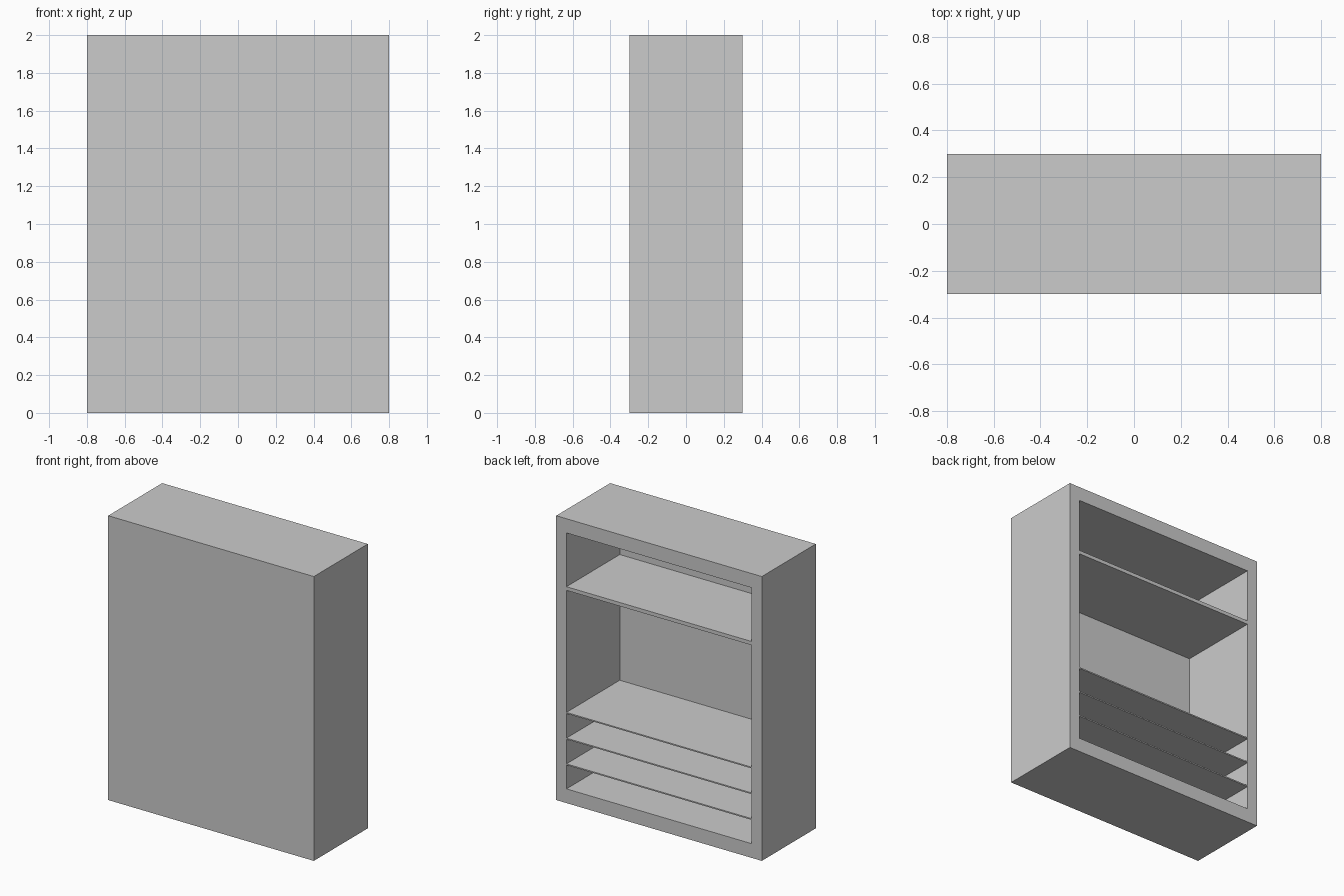
import bpy
import bmesh
from mathutils import Matrix, Vector

default = bpy.data.objects.get("Cube")
if default:
    bpy.data.objects.remove(default, do_unlink=True)

WIDTH, DEPTH, HEIGHT = 1.6, 0.6, 2.0
SIDE, RAIL, PANEL = 0.08, 0.10, 0.008
INNER = WIDTH / 2 - SIDE
FRONT, BACK = -DEPTH / 2, DEPTH / 2

grey = bpy.data.materials.new("light grey")
grey.use_nodes = True
colour = (0.6, 0.6, 0.6, 1)
grey.diffuse_color = colour
grey.node_tree.nodes["Principled BSDF"].inputs["Base Color"].default_value = colour


def link(name, bm):
    mesh = bpy.data.meshes.new(name)
    bm.to_mesh(mesh)
    bm.free()
    mesh.materials.append(grey)
    obj = bpy.data.objects.new(name, mesh)
    bpy.context.collection.objects.link(obj)
    return obj


def box(name, low, high):
    low, high = Vector(low), Vector(high)
    bm = bmesh.new()
    place = Matrix.Translation((low + high) / 2) @ Matrix.Diagonal((high - low).to_4d())
    bmesh.ops.create_cube(bm, size=1, matrix=place)
    return link(name, bm)


# Cabinet shell: a block whose rear face is inset and pushed in to the thin front panel
bm = bmesh.new()
bmesh.ops.create_cube(bm, size=1, matrix=Matrix.Translation((0, 0, HEIGHT / 2))
                      @ Matrix.Diagonal((WIDTH, DEPTH, HEIGHT, 1)))
bm.normal_update()
rear = [f for f in bm.faces if f.normal.y > 0.9]
bmesh.ops.inset_region(bm, faces=rear, thickness=SIDE, use_even_offset=True)
opening = rear[0]
for v in opening.verts:  # the top and bottom rails are wider than the sides
    v.co.z = RAIL if v.co.z < HEIGHT / 2 else HEIGHT - RAIL
pushed = bmesh.ops.extrude_discrete_faces(bm, faces=[opening])["faces"][0]
for v in pushed.verts:
    v.co.y = FRONT + PANEL
bmesh.ops.recalc_face_normals(bm, faces=bm.faces)
link("cabinet_shell", bm)

# Shelves: one thick upper shelf and three thin lower ones
shelves = {
    "upper_shelf": (1.522, 0.026),
    "lower_shelf_high": (0.638, 0.009),
    "lower_shelf_middle": (0.457, 0.009),
    "lower_shelf_low": (0.276, 0.009),
}
for name, (top, thick) in shelves.items():
    box(name, (-INNER, FRONT + PANEL, top - thick), (INNER, BACK, top))
